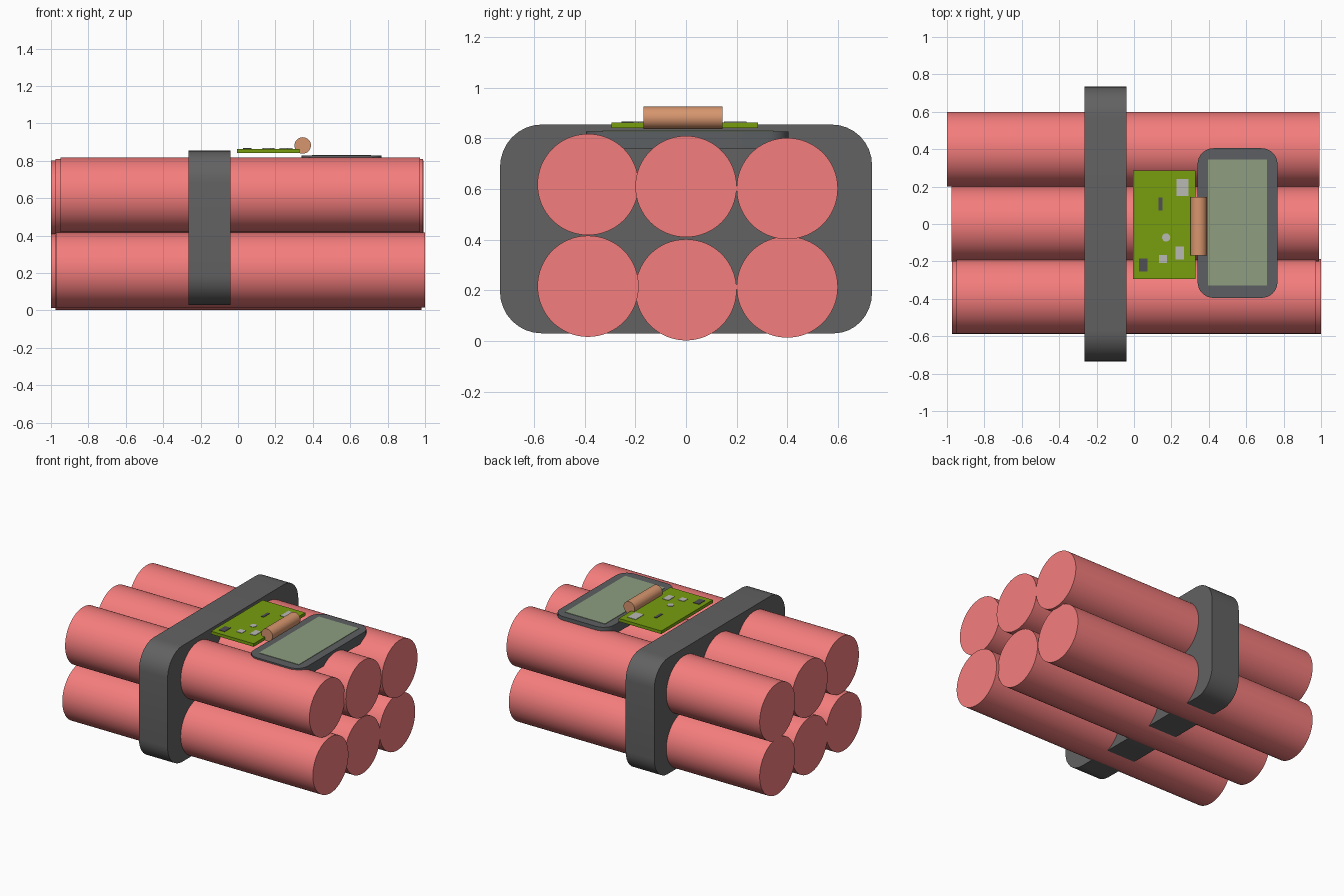
import bpy, bmesh, math
from mathutils import Matrix

if "Cube" in bpy.data.objects:
    bpy.data.objects.remove(bpy.data.objects["Cube"])


def material(name, rgb):
    # sRGB 0-255 to linear viewport colour
    m = bpy.data.materials.new(name)
    lin = [((c / 255 + 0.055) / 1.055) ** 2.4 for c in rgb]
    m.diffuse_color = (*lin, 1)
    m.use_nodes = True
    m.node_tree.nodes["Principled BSDF"].inputs["Base Color"].default_value = m.diffuse_color
    return m


RED = material("red_paper", (245, 125, 125))
STRAP = material("dark_strap", (98, 98, 98))
CASE = material("dark_case", (92, 95, 98))
GREEN = material("board_green", (120, 158, 15))
SCREEN = material("screen_green", (142, 158, 128))
COPPER = material("copper", (215, 150, 110))
CHIP_LIGHT = material("chip_light", (185, 185, 180))
CHIP_DARK = material("chip_dark", (80, 80, 85))


def finish(name, bm, mat, smooth=True):
    bmesh.ops.recalc_face_normals(bm, faces=bm.faces)
    me = bpy.data.meshes.new(name)
    bm.to_mesh(me)
    bm.free()
    ob = bpy.data.objects.new(name, me)
    bpy.context.collection.objects.link(ob)
    me.materials.append(mat)
    if smooth:
        bpy.ops.object.select_all(action='DESELECT')
        ob.select_set(True)
        bpy.context.view_layer.objects.active = ob
        bpy.ops.object.shade_smooth_by_angle(angle=math.radians(35))
    return ob


def cylinder(name, a, b, center, r, axis, mat, seg=64):
    # axis X, Y or Z, spanning a..b; center holds the other two coordinates
    bm = bmesh.new()
    bmesh.ops.create_cone(bm, cap_ends=True, segments=seg, radius1=r, radius2=r, depth=b - a)
    mid, (p, q) = (a + b) / 2, center
    if axis == 'X':
        rot, loc = Matrix.Rotation(math.pi / 2, 4, 'Y'), (mid, p, q)
    elif axis == 'Y':
        rot, loc = Matrix.Rotation(math.pi / 2, 4, 'X'), (p, mid, q)
    else:
        rot, loc = Matrix(), (p, q, mid)
    bm.transform(Matrix.Translation(loc) @ rot)
    return finish(name, bm, mat)


def box(name, x0, x1, y0, y1, z0, z1, mat):
    bm = bmesh.new()
    bmesh.ops.create_cube(bm, size=1)
    bm.transform(Matrix.Translation(((x0 + x1) / 2, (y0 + y1) / 2, (z0 + z1) / 2))
                 @ Matrix.Diagonal((x1 - x0, y1 - y0, z1 - z0, 1)))
    return finish(name, bm, mat, False)


def rounded_rect(u0, u1, v0, v1, radii, steps=8):
    # radii per corner, starting at (u1, v1) and going counter-clockwise
    pts = []
    for i, (u, v, su, sv) in enumerate([(u1, v1, 1, 1), (u0, v1, -1, 1),
                                        (u0, v0, -1, -1), (u1, v0, 1, -1)]):
        ru, rv = radii[i]
        for k in range(steps + 1):
            t = math.pi / 2 * (i + k / steps)
            pts.append((u - su * ru + ru * math.cos(t), v - sv * rv + rv * math.sin(t)))
    return pts


def extrude(name, coords, vec, mat):
    bm = bmesh.new()
    face = bm.faces.new([bm.verts.new(c) for c in coords])
    ext = bmesh.ops.extrude_face_region(bm, geom=[face], use_keep_orig=True)
    bmesh.ops.translate(bm, vec=vec, verts=[g for g in ext['geom'] if isinstance(g, bmesh.types.BMVert)])
    return finish(name, bm, mat)


# Six tubes: name, y, z, start x, end x
for name, y, z, a, b in [
    ("upper_front", -0.387, 0.618, -0.95, 0.973),
    ("upper_middle", 0.0, 0.61, -0.975, 0.988),
    ("upper_back", 0.4, 0.602, -1.0, 0.993),
    ("lower_front", -0.387, 0.216, -0.972, 1.0),
    ("lower_middle", 0.0, 0.202, -0.975, 0.98),
    ("lower_back", 0.4, 0.213, -1.0, 0.975),
]:
    cylinder("tube_" + name, a, b, (y, z), 0.2, 'X', RED)

# Strap block around the bundle
profile = rounded_rect(-0.735, 0.735, 0.03, 0.855,
                       [(0.16, 0.16), (0.165, 0.17), (0.165, 0.165), (0.15, 0.16)])
extrude("strap", [(-0.265, y, z) for y, z in profile], (0.225, 0, 0), STRAP)

# Display case and screen
profile = rounded_rect(0.34, 0.767, -0.395, 0.405, [(0.085, 0.085)] * 4)
extrude("display_case", [(x, y, 0.76) for x, y in profile], (0, 0, 0.068), CASE)
box("display_screen", 0.395, 0.71, -0.33, 0.345, 0.80, 0.831, SCREEN)

# Circuit board with small components
box("circuit_board", -0.005, 0.33, -0.295, 0.285, 0.842, 0.864, GREEN)
for i, (x, y, w, d, mat) in enumerate([
    (0.26, 0.195, 0.065, 0.09, CHIP_LIGHT),
    (0.245, -0.155, 0.045, 0.07, CHIP_LIGHT),
    (0.155, -0.187, 0.045, 0.045, CHIP_LIGHT),
    (0.142, 0.107, 0.02, 0.07, CHIP_DARK),
    (0.05, -0.22, 0.045, 0.07, CHIP_DARK),
]):
    box(f"chip_{i + 1}", x - w / 2, x + w / 2, y - d / 2, y + d / 2, 0.86, 0.867, mat)
cylinder("board_button", 0.86, 0.867, (0.172, -0.072), 0.022, 'Z', CHIP_LIGHT, 24)

# Copper cylinder bridging board and display
cylinder("copper_cylinder", -0.168, 0.145, (0.346, 0.882), 0.044, 'Y', COPPER, 32)
